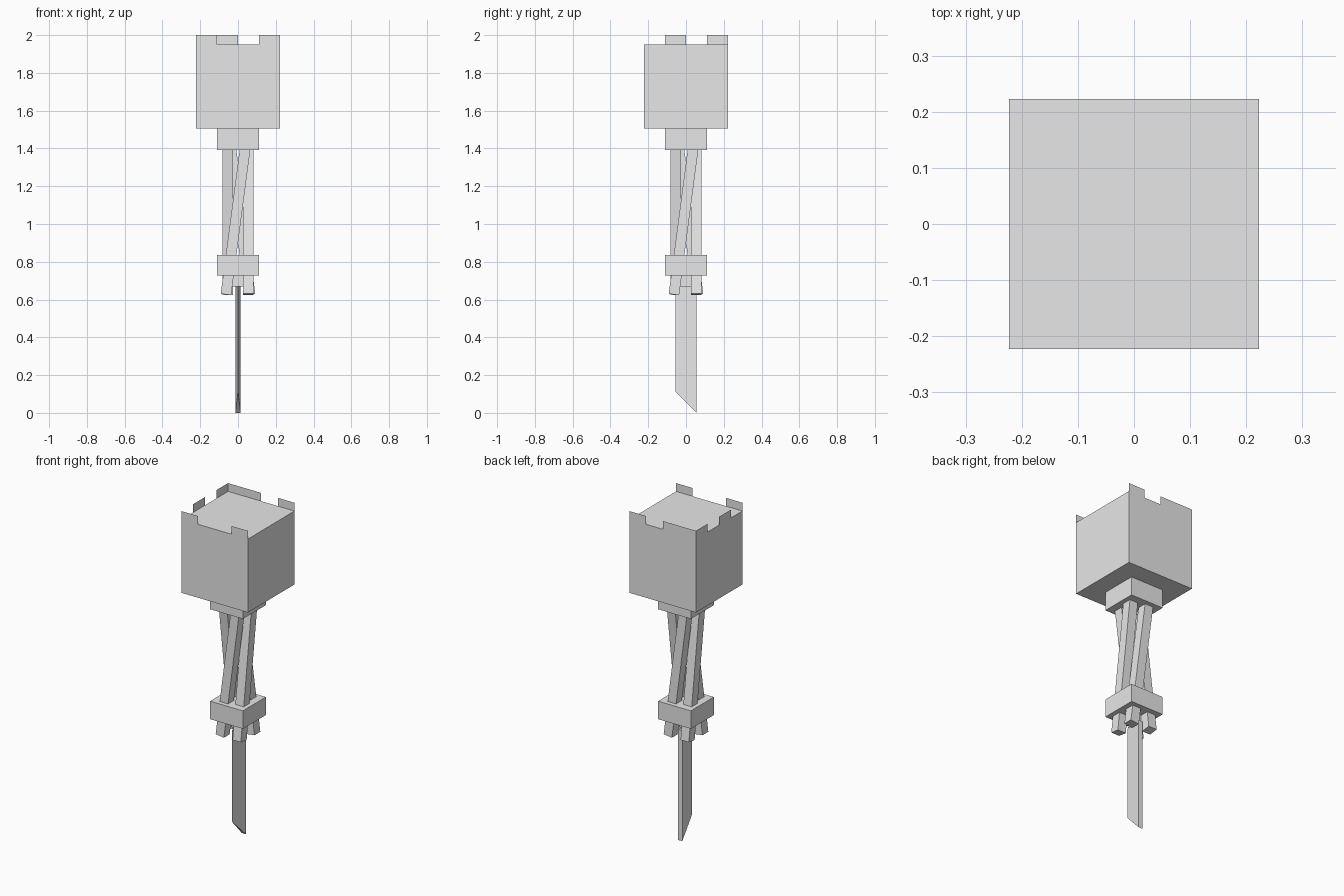
import bpy
import bmesh
import math
from mathutils import Matrix

cube = bpy.data.objects.get("Cube")
if cube:
    bpy.data.objects.remove(cube, do_unlink=True)

grey = bpy.data.materials.new("plain_grey")
grey.use_nodes = True
grey.diffuse_color = (0.8, 0.8, 0.8, 1)
grey.node_tree.nodes["Principled BSDF"].inputs["Base Color"].default_value = grey.diffuse_color


def finish(name, bm):
    mesh = bpy.data.meshes.new(name)
    bm.to_mesh(mesh)
    bm.free()
    mesh.materials.append(grey)
    obj = bpy.data.objects.new(name, mesh)
    bpy.context.collection.objects.link(obj)
    return obj


def block(name, half, z0, z1, transform=Matrix()):
    """Square block of half-width `half`, placed between two heights."""
    bm = bmesh.new()
    bmesh.ops.create_cube(bm, size=1)
    size = Matrix.Diagonal((2 * half, 2 * half, z1 - z0, 1))
    place = Matrix.Translation((0, 0, (z0 + z1) / 2))
    bm.transform(transform @ place @ size)
    return finish(name, bm)


HEAD = 0.2225
HEAD_TOP = 1.95

# Head and the two collars around the shaft
block("head", HEAD, 1.505, HEAD_TOP)
block("upper_collar", 0.11, 1.393, 1.505)
block("lower_collar", 0.11, 0.727, 0.836)
block("blade_socket", 0.028, 0.67, 0.727)

# Paper-thin teeth standing on the head's rim, in quarters of its width
q = HEAD / 2
rim_teeth = {
    "front": (0, [(-2, -1), (1, 2)]),
    "back": (180, [(-2, -1), (0, 2)]),
    "right": (-90, [(-2, -1), (0, 1)]),
}
for side, (angle, spans) in rim_teeth.items():
    bm = bmesh.new()
    for a, b in spans:
        corners = [(a, HEAD_TOP), (b, HEAD_TOP), (b, 2), (a, 2)]
        bm.faces.new([bm.verts.new((u * q, -HEAD, z)) for u, z in corners])
    bm.transform(Matrix.Rotation(math.radians(angle), 4, "Z"))
    finish("rim_teeth_" + side, bm)

# Four leaning rods, whose lower ends poke out under the lower collar
lean = (Matrix.Translation((0, -0.0555, 1.113))
        @ Matrix.Rotation(math.radians(7.5), 4, "Y"))
for i, side in enumerate(("front", "left", "back", "right")):
    turn = Matrix.Rotation(math.radians(90 * i), 4, "Z")
    block("rod_" + side, 0.0278, -0.49, 0.34, turn @ lean)

# Blade: a wedge with its spine at the back and an angled tip
bm = bmesh.new()
spine, thick, top = 0.0555, 0.0139, 0.67
section = [(0, -spine, 0.112), (thick, spine, 0), (-thick, spine, 0)]
low = [bm.verts.new(p) for p in section]
high = [bm.verts.new((x, y, top)) for x, y, _ in section]
bm.faces.new(low)
bm.faces.new(high)
for i in range(3):
    j = (i + 1) % 3
    bm.faces.new((low[i], low[j], high[j], high[i]))
bmesh.ops.recalc_face_normals(bm, faces=bm.faces)
finish("blade", bm)
